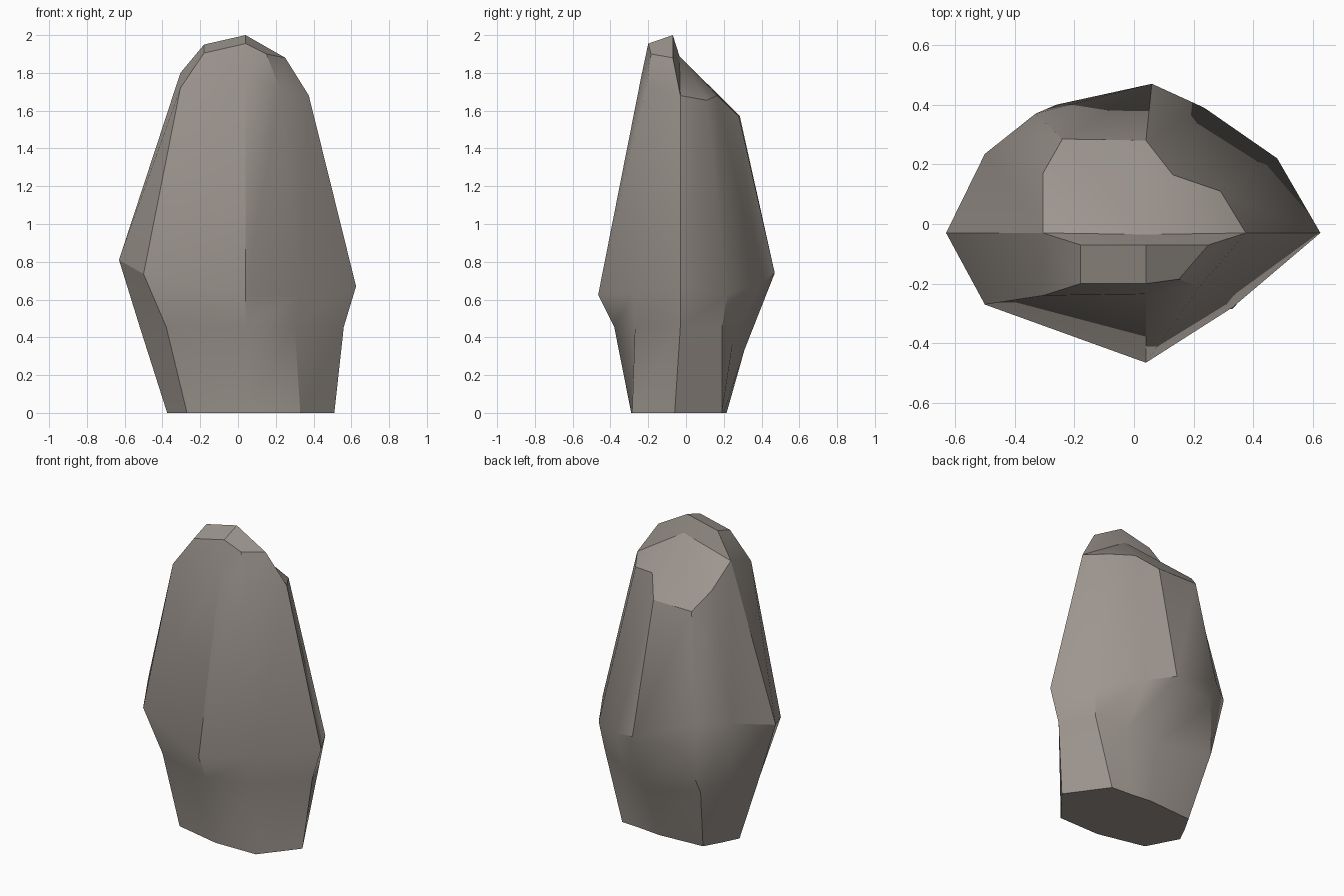
import bpy, bmesh, math

if "Cube" in bpy.data.objects:
    bpy.data.objects.remove(bpy.data.objects["Cube"])

# Horizontal bands of the boulder, each running left > front > right > back
foot = [(-.375, -.02, 0), (-.27, -.22, 0), (.04, -.29, 0), (.33, -.285, 0), (.51, -.06, 0),
        (.33, .19, 0), (.19, .20, 0), (.046, .215, 0), (-.26, .195, 0), (-.32, .09, 0)]
waist = [(-.52, -.03, .455), (-.38, -.24, .455), (.04, -.38, .455), (.30, -.27, .455), (.56, -.03, .455),
         (.46, .19, .45), (.27, .25, .39), (.087, .31, .335), (-.33, .32, .42), (-.43, .15, .44)]
belly = [(-.63, -.03, .81), (-.5, -.27, .735), (.04, -.465, .625), (.33, -.28, .63), (.625, -.03, .67),
         (.48, .22, .63), (.235, .39, .685), (.06, .47, .74), (-.33, .37, .88), (-.5, .235, .885)]
shoulder = [(-.305, -.03, 1.80), (-.305, -.24, 1.72), (.04, -.235, 1.79), (.22, -.21, 1.72), (.375, -.03, 1.68),
            (.29, .11, 1.655), (.13, .165, 1.68), (.04, .28, 1.57), (-.24, .285, 1.57), (-.305, .17, 1.68)]
N = 10

bm = bmesh.new()
f, w, b, s = [[bm.verts.new(p) for p in ring] for ring in (foot, waist, belly, shoulder)]


def faces(*polys):
    for p in polys:
        bm.faces.new(p)


# Sides, with one chipped bulge at the back between waist and belly
for low, high in ((f, w), (w, b), (b, s)):
    for i in range(N):
        j = (i + 1) % N
        if low is w and i == 7:
            chip = bm.verts.new((-.26, .40, .70))
            ring = (w[7], w[8], b[8], b[7])
            faces(*[(ring[k], ring[(k + 1) % 4], chip) for k in range(4)])
        else:
            faces((low[i], low[j], high[j], high[i]))
faces(f[::-1])

# Crown: front edge, ridge and the broken slope behind
p, q, r = [bm.verts.new(c) for c in ((-.18, -.20, 1.905), (.04, -.20, 1.955), (.15, -.185, 1.90))]
l, t, u = [bm.verts.new(c) for c in ((-.18, -.07, 1.95), (.04, -.07, 2.0), (.25, -.07, 1.88))]
v = bm.verts.new((.04, -.035, 1.89))
faces((s[0], s[1], p, l), (s[1], s[2], q, p), (s[2], s[3], r, q), (s[3], s[4], u, r),
      (p, q, t, l), (q, r, u, t), (l, t, v, s[0]), (t, u, s[4], v))
for i in range(4, N):
    faces((v, s[i], s[(i + 1) % N]))

bmesh.ops.recalc_face_normals(bm, faces=bm.faces)
mesh = bpy.data.meshes.new("boulder")
bm.to_mesh(mesh)
bm.free()
rock = bpy.data.objects.new("boulder", mesh)
bpy.context.collection.objects.link(rock)

stone = bpy.data.materials.new("warm grey stone")
stone.diffuse_color = (.34, .305, .275, 1)
stone.use_nodes = True
stone.node_tree.nodes["Principled BSDF"].inputs["Base Color"].default_value = stone.diffuse_color
mesh.materials.append(stone)

# Soft shading over shallow facets, sharp at the breaks
bpy.context.view_layer.objects.active = rock
rock.select_set(True)
bpy.ops.object.shade_smooth_by_angle(angle=math.radians(30))
